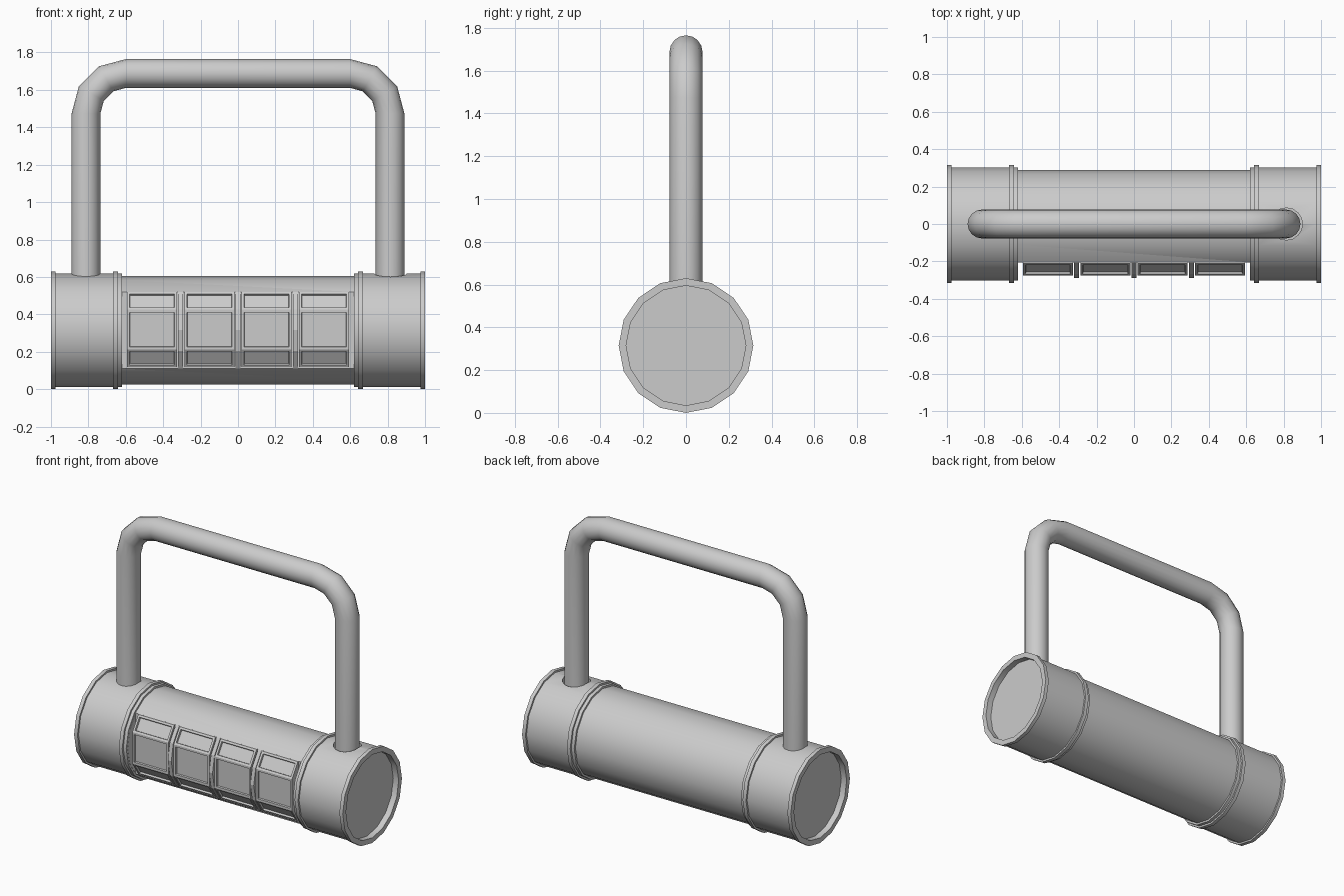
import bpy, bmesh, math

if "Cube" in bpy.data.objects:
    bpy.data.objects.remove(bpy.data.objects["Cube"])

CZ, SIDES = 0.315, 16


def add_object(name, bm):
    bmesh.ops.recalc_face_normals(bm, faces=bm.faces)
    mesh = bpy.data.meshes.new(name)
    bm.to_mesh(mesh)
    bm.free()
    ob = bpy.data.objects.new(name, mesh)
    bpy.context.collection.objects.link(ob)
    return ob


def activate(ob):
    bpy.ops.object.select_all(action='DESELECT')
    ob.select_set(True)
    bpy.context.view_layer.objects.active = ob


def prism(profile, x0, x1):
    """Closed (y, z) outline extruded along x; returns bmesh and side faces."""
    bm = bmesh.new()
    a = [bm.verts.new((x0, y, z)) for y, z in profile]
    b = [bm.verts.new((x1, y, z)) for y, z in profile]
    n = len(profile)
    sides = [bm.faces.new((a[i], a[(i + 1) % n], b[(i + 1) % n], b[i])) for i in range(n)]
    bm.faces.new(a)
    bm.faces.new(b)
    bmesh.ops.recalc_face_normals(bm, faces=bm.faces)
    return bm, sides


def subtract(ob, cutter):
    mod = ob.modifiers.new("cut", 'BOOLEAN')
    mod.operation, mod.solver, mod.object = 'DIFFERENCE', 'EXACT', cutter
    activate(ob)
    bpy.ops.object.modifier_apply(modifier=mod.name)
    bpy.data.objects.remove(cutter)


# Body: turned profile (x, radius), mirrored left to right
half = [(0.96, 0.28), (1.0, 0.28), (1.0, 0.315), (0.975, 0.315), (0.975, 0.303),
        (0.667, 0.303), (0.667, 0.315), (0.642, 0.315), (0.642, 0.303),
        (0.62, 0.303), (0.62, 0.29)]
profile = half + [(-x, r) for x, r in reversed(half)]
bm = bmesh.new()
rings = []
for x, r in profile:
    angles = [2 * math.pi * i / SIDES for i in range(SIDES)]
    rings.append([bm.verts.new((x, r * math.cos(a), CZ + r * math.sin(a))) for a in angles])
for p, q in zip(rings, rings[1:]):
    for i in range(SIDES):
        j = (i + 1) % SIDES
        bm.faces.new((p[i], p[j], q[j], q[i]))
bm.faces.new(rings[0])
bm.faces.new(rings[-1])
body = add_object("body", bm)

# Flat on the front that carries the windows
bm, _ = prism([(-0.205, 0), (-0.205, 0.63), (-0.4, 0.63), (-0.4, 0)], -0.619, 0.619)
subtract(body, add_object("flat_cutter", bm))

# Socket around the right handle leg
bpy.ops.mesh.primitive_cylinder_add(vertices=16, radius=0.086, depth=0.3, location=(0.815, 0, 0.7))
subtract(body, bpy.context.object)
activate(body)
bpy.ops.object.shade_smooth_by_angle(angle=math.radians(30))

# Windows: three-sided boxes with sunken panes
outline = [(-0.2, 0.52), (-0.212, 0.52), (-0.275, 0.425), (-0.275, 0.212), (-0.212, 0.118), (-0.2, 0.118)]
for k, cx in enumerate((-0.46, -0.153, 0.153, 0.46)):
    bm, sides = prism(outline, cx - 0.134, cx + 0.134)
    bmesh.ops.inset_individual(bm, faces=sides[1:4], thickness=0.02)
    bmesh.ops.inset_individual(bm, faces=sides[1:4], thickness=0.003, depth=-0.012)
    add_object(f"window_{k + 1}", bm)

# Ribs between the windows, following the body outline
arc = [(-0.29 * math.cos(a), CZ + 0.29 * math.sin(a))
       for a in (math.radians(-45 + 22.5 * i) for i in range(5))]
for k, cx in enumerate((-0.307, 0, 0.307)):
    bm, _ = prism([(-0.195, arc[0][1])] + arc + [(-0.195, arc[-1][1])], cx - 0.013, cx + 0.013)
    add_object(f"rib_{k + 1}", bm)

# Handle: round tube swept along a path with three-segment corners
R, BEND, TUBE = 0.077, 0.215, 16
left = [(-0.813, 0.42, 0)]
for i in range(4):
    t = math.radians(30 * i)
    left.append((-0.598 - BEND * math.cos(t), 1.473 + BEND * math.sin(t), t))
path = left + [(-x, z, math.pi - t) for x, z, t in reversed(left)]
bm = bmesh.new()
loops = []
for x, z, t in path:
    loop = []
    for i in range(TUBE):
        a = 2 * math.pi * i / TUBE
        u = R * math.cos(a)
        loop.append(bm.verts.new((x - u * math.cos(t), R * math.sin(a), z + u * math.sin(t))))
    loops.append(loop)
for p, q in zip(loops, loops[1:]):
    for i in range(TUBE):
        j = (i + 1) % TUBE
        bm.faces.new((p[i], p[j], q[j], q[i]))
bm.faces.new(loops[0])
bm.faces.new(loops[-1])
activate(add_object("handle", bm))
bpy.ops.object.shade_smooth_by_angle(angle=math.radians(40))
